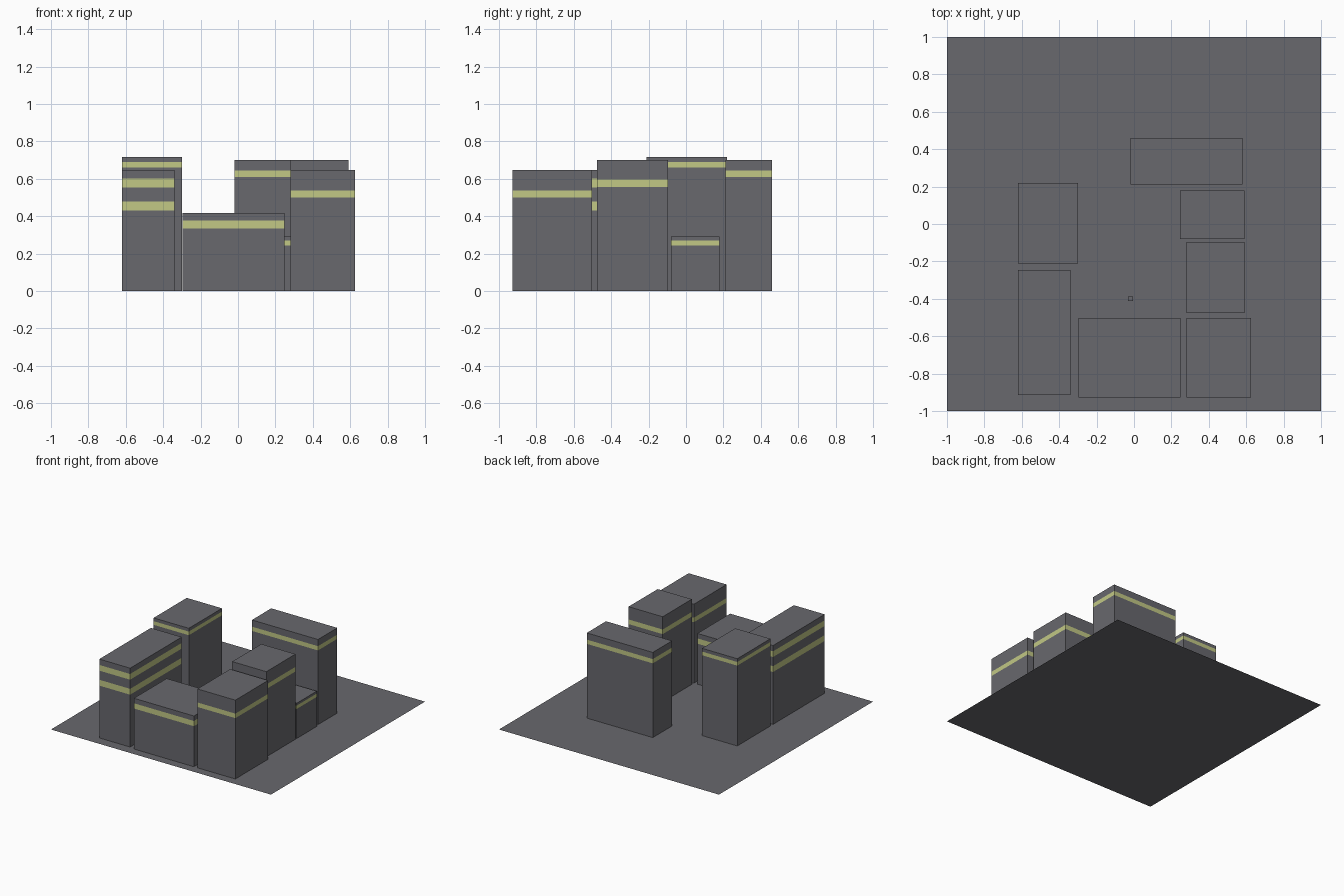
import bpy
import bmesh

if "Cube" in bpy.data.objects:
    bpy.data.objects.remove(bpy.data.objects["Cube"])


def material(name, rgb):
    m = bpy.data.materials.new(name)
    m.diffuse_color = (*rgb, 1)
    m.use_nodes = True
    m.node_tree.nodes["Principled BSDF"].inputs["Base Color"].default_value = m.diffuse_color
    return m


GREY = material("concrete_grey", (0.14, 0.14, 0.155))
YELLOW = material("pale_yellow", (0.54, 0.58, 0.235))


def finish(name, bm):
    mesh = bpy.data.meshes.new(name)
    bmesh.ops.recalc_face_normals(bm, faces=bm.faces)
    bm.to_mesh(mesh)
    bm.free()
    mesh.materials.append(GREY)
    mesh.materials.append(YELLOW)
    bpy.context.collection.objects.link(bpy.data.objects.new(name, mesh))


def block(name, x0, x1, y0, y1, height, bands=()):
    """Box tower with flush window bands cut around all four walls."""
    bm = bmesh.new()
    levels = sorted([0, height] + [z for band in bands for z in band])
    rings = [[bm.verts.new((x, y, z)) for x, y in
              ((x0, y0), (x1, y0), (x1, y1), (x0, y1))] for z in levels]
    bm.faces.new(rings[0][::-1])
    bm.faces.new(rings[-1])
    for k in range(len(rings) - 1):
        low, high = rings[k], rings[k + 1]
        for i in range(4):
            j = (i + 1) % 4
            wall = bm.faces.new((low[i], low[j], high[j], high[i]))
            wall.material_index = k % 2  # every second layer is a band
    finish(name, bm)


# Flat ground sheet
ground = bmesh.new()
bmesh.ops.create_grid(ground, x_segments=1, y_segments=1, size=1)
finish("ground_sheet", ground)

# Ring of buildings around the courtyard
block("back_building", -0.02, 0.58, 0.21, 0.46, 0.70, [(0.61, 0.645)])
block("low_right_building", 0.245, 0.59, -0.08, 0.18, 0.29, [(0.243, 0.27)])
block("right_building", 0.28, 0.59, -0.475, -0.097, 0.70, [(0.557, 0.595)])
block("front_right_building", 0.28, 0.625, -0.927, -0.502, 0.648, [(0.50, 0.537)])
block("front_building", -0.297, 0.248, -0.927, -0.502, 0.417, [(0.333, 0.376)])
block("front_left_building", -0.62, -0.34, -0.915, -0.245, 0.648,
      [(0.43, 0.478), (0.553, 0.60)])
block("left_building", -0.62, -0.30, -0.21, 0.22, 0.717, [(0.66, 0.69)])

# Small courtyard block
block("courtyard_block", -0.032, -0.006, -0.412, -0.388, 0.025)
